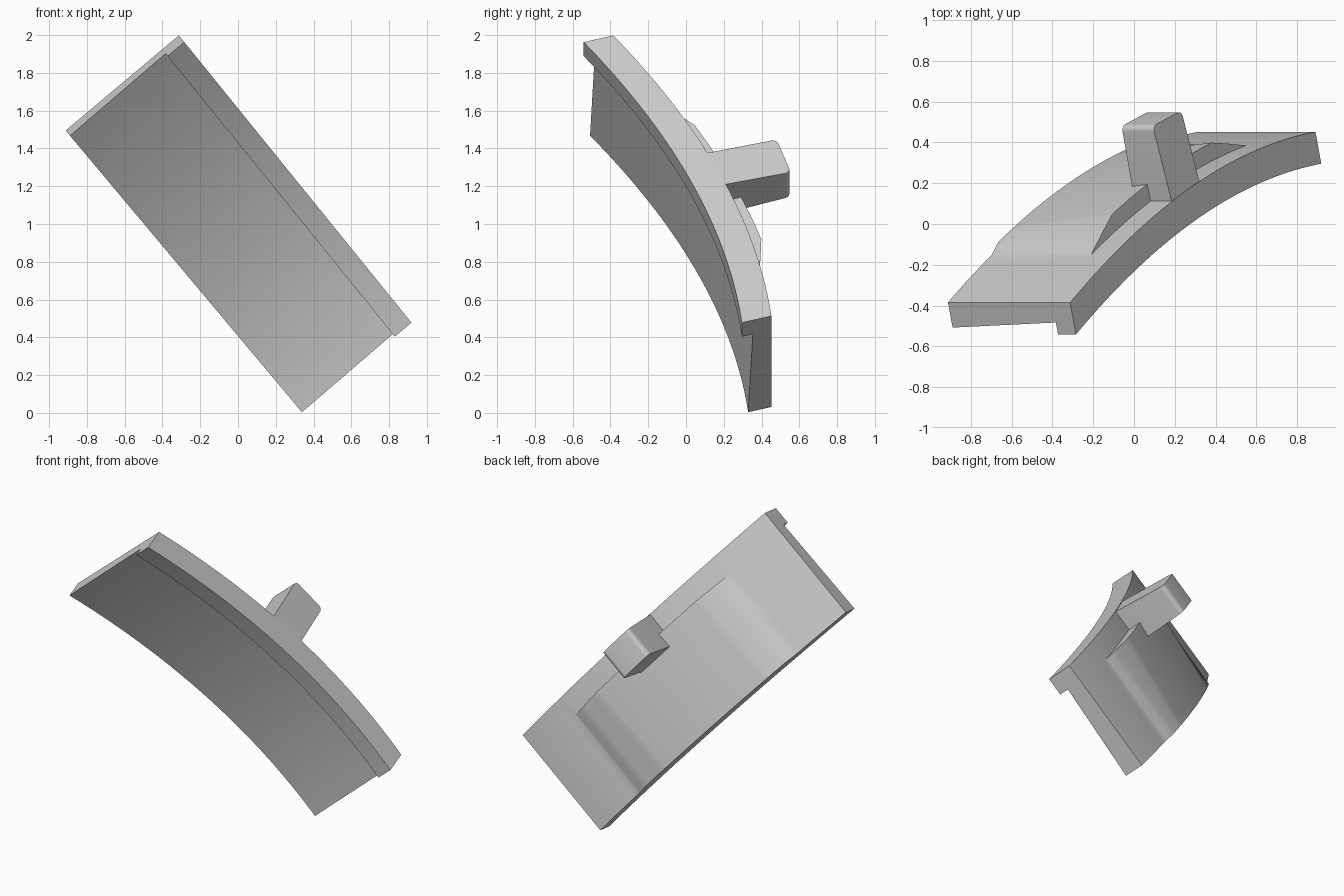
import bpy, bmesh, math
from mathutils import Vector

cube = bpy.data.objects.get("Cube")
if cube:
    bpy.data.objects.remove(cube, do_unlink=True)

# One plain grey for everything
GREY = (0.6, 0.6, 0.6, 1)
grey = bpy.data.materials.new("plain_grey")
grey.use_nodes = True
grey.diffuse_color = GREY
grey.node_tree.nodes["Principled BSDF"].inputs["Base Color"].default_value = GREY

# Local frame: u runs down the length, w across the width, y through the back
TILT = math.radians(39)
U = Vector((math.sin(TILT), 0, -math.cos(TILT)))
W = Vector((math.cos(TILT), 0, math.sin(TILT))) - U * 0.018
CENTRE = Vector((0, 0, 1))


def place(u, w, y):
    return CENTRE + U * u + W * w + Vector((0, y, 0))


def finish(bm, name):
    bmesh.ops.remove_doubles(bm, verts=bm.verts, dist=1e-4)
    bmesh.ops.recalc_face_normals(bm, faces=bm.faces)
    mesh = bpy.data.meshes.new(name)
    bm.to_mesh(mesh)
    bm.free()
    obj = bpy.data.objects.new(name, mesh)
    bpy.context.collection.objects.link(obj)
    mesh.materials.append(grey)
    bpy.ops.object.select_all(action="DESELECT")
    obj.select_set(True)
    bpy.context.view_layer.objects.active = obj
    bpy.ops.object.shade_smooth_by_angle(angle=math.radians(30))


def loft(bm, sections):
    """Join equal closed sections with quads and cap both ends."""
    rings = [[bm.verts.new(p) for p in s] for s in sections]
    for a, b in zip(rings, rings[1:]):
        for i in range(len(a)):
            j = (i + 1) % len(a)
            bm.faces.new((a[i], a[j], b[j], b[i]))
    bm.faces.new(rings[0])
    bm.faces.new(rings[-1])


# Outer curve of the plate in the (u, y) plane
START, END = Vector((-0.966, -0.385)), Vector((0.945, 0.452))
BULGE = 0.61
INWARD = Vector((0.28, -0.96))


def along(u):
    return (u - START.x) / (END.x - START.x)


def curve(u):
    s = along(u)
    return START.y + (END.y - START.y) * s + BULGE * s * (1 - s)


# Raised panel on the back, ramped at both ends, thinner on its right
RAMP_START, RAMP_END = -0.632, 0.57
SLOPE_UP, SLOPE_DOWN = 0.46, 0.36
HIGH, LOW = 0.086, 0.028
HALF, PANEL_EDGE, LIP_EDGE = 0.385, 0.245, 0.27


def raised(u, height):
    return max(0, min(height, SLOPE_UP * (u - RAMP_START),
                      SLOPE_DOWN * (RAMP_END - u)))


def plate_section(u):
    right = -0.397 + 0.033 * along(u)  # plate narrows towards the bottom
    outline = [(right, -raised(u, LOW)), (PANEL_EDGE, -raised(u, HIGH)),
               (PANEL_EDGE, 0), (HALF, 0), (HALF, 0.163),
               (LIP_EDGE, 0.163), (LIP_EDGE, 0.102), (right, 0.128)]
    return [place(u + INWARD.x * t, w, curve(u) + INWARD.y * t) for w, t in outline]


# Curved plate with front lip and raised back panel
stations = {START.x + (END.x - START.x) * i / 40 for i in range(41)}
for h in (0, LOW, HIGH):
    stations |= {RAMP_START + h / SLOPE_UP, RAMP_END - h / SLOPE_DOWN}
bm = bmesh.new()
loft(bm, [plate_section(u) for u in sorted(stations)])
finish(bm, "curved_plate")

# Peg standing off the back, flush with the left edge
base = [(-0.15, 0.05), (0.06, 0.16)]
tip = [(-0.06, 0.555), (-0.283, 0.48)]
bm = bmesh.new()
loft(bm, [[place(u, wb, y) for u, y in base] + [place(u, wt, y) for u, y in tip]
          for wb, wt in ((0.142, 0.153), (HALF, 0.353))])
bm.verts.ensure_lookup_table()
tip_edges = [bm.edges.get((bm.verts[i], bm.verts[i + 4])) for i in (2, 3)]
bmesh.ops.bevel(bm, geom=tip_edges, offset=0.03, segments=5, profile=0.5,
                affect="EDGES")
finish(bm, "back_peg")
